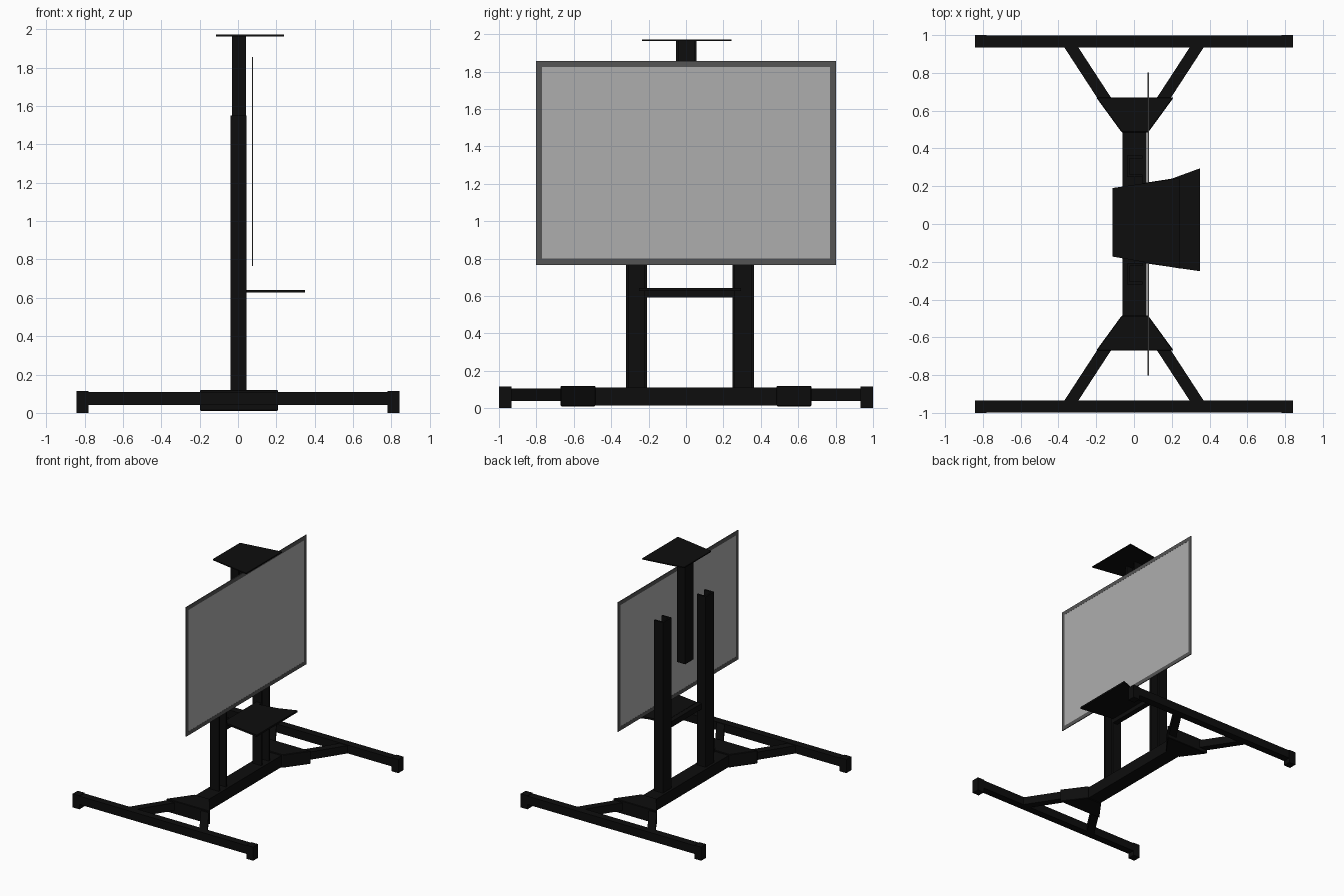
import bpy, bmesh, math
from mathutils import Vector

if "Cube" in bpy.data.objects:
    bpy.data.objects.remove(bpy.data.objects["Cube"])


def material(name, v):
    m = bpy.data.materials.new(name)
    m.diffuse_color = (v, v, v, 1)
    m.use_nodes = True
    m.node_tree.nodes["Principled BSDF"].inputs["Base Color"].default_value = m.diffuse_color
    return m


BLACK = material("black_steel", 0.004)
FRAME = material("bezel_grey", 0.09)
PANEL = material("panel_grey", 0.42)


def prism(name, pts, z0, z1, mat=BLACK, bevel=0):
    """Extrude a plan outline (x, y) from z0 to z1."""
    bm = bmesh.new()
    face = bm.faces.new([bm.verts.new((x, y, z0)) for x, y in pts])
    ext = bmesh.ops.extrude_face_region(bm, geom=[face])
    verts = [g for g in ext["geom"] if isinstance(g, bmesh.types.BMVert)]
    bmesh.ops.translate(bm, verts=verts, vec=(0, 0, z1 - z0))
    bmesh.ops.recalc_face_normals(bm, faces=bm.faces[:])
    me = bpy.data.meshes.new(name)
    bm.to_mesh(me)
    bm.free()
    me.materials.append(mat)
    ob = bpy.data.objects.new(name, me)
    bpy.context.collection.objects.link(ob)
    if bevel:
        mod = ob.modifiers.new("edge_bevel", "BEVEL")
        mod.width = bevel
        mod.segments = 1
    return ob


def box(name, x0, x1, y0, y1, z0, z1, mat=BLACK, bevel=0):
    return prism(name, [(x0, y0), (x1, y0), (x1, y1), (x0, y1)], z0, z1, mat, bevel)


def channel(name, x0, x1, y0, y1, z0, z1, t=0.015):
    """Upright U-channel, web at the back (-x), open towards the screen."""
    return prism(name, [(x0, y0), (x1, y0), (x1, y0 + t), (x0 + t, y0 + t),
                        (x0 + t, y1 - t), (x1, y1 - t), (x1, y1), (x0, y1)], z0, z1)


def strut(name, a, b, w, z0, z1):
    """Horizontal bar between two plan points."""
    a, b = Vector(a), Vector(b)
    d = (b - a).normalized()
    n = Vector((-d.y, d.x)) * w / 2
    return prism(name, [a + n, b + n, b - n, a - n], z0, z1)


# Base: foot rails, end caps, gussets and diagonal struts on both sides
for s, side in ((-1, "left"), (1, "right")):
    y0, y1 = sorted((s * 0.935, s * 0.998))
    box(f"{side}_foot_rail", -0.8, 0.8, y0, y1, 0.04, 0.11)
    gusset = [(-0.065, s * 0.485), (0.075, s * 0.485), (0.21, s * 0.67), (-0.2, s * 0.67)]
    prism(f"{side}_gusset", gusset, 0.01, 0.12, bevel=0.004)
    for e, end in ((-1, "rear"), (1, "front")):
        x0, x1 = sorted((e * 0.78, e * 0.842))
        box(f"{side}_{end}_foot_cap", x0, x1, s * 0.967 - 0.033, s * 0.967 + 0.033, 0, 0.115)
        strut(f"{side}_{end}_strut", (e * 0.13, s * 0.625), (e * 0.345, s * 0.955), 0.062, 0.04, 0.106)

# Central beam joining the gussets
box("centre_beam", -0.06, 0.065, -0.5, 0.5, 0.015, 0.112)

# Uprights, cross bar and camera post
channel("left_column", -0.038, 0.045, -0.32, -0.208, 0.11, 1.55)
channel("right_column", -0.038, 0.045, 0.248, 0.363, 0.11, 1.55)
box("cross_bar", 0.0, 0.045, -0.215, 0.255, 0.592, 0.64)
channel("top_post", -0.032, 0.043, -0.053, 0.057, 1.08, 1.965)

# Shelves that widen towards the front
prism("top_shelf", [(-0.115, -0.172), (0.24, -0.235), (0.24, 0.243), (-0.115, 0.19)], 1.963, 1.972)
prism("lower_shelf", [(0.04, -0.205), (0.35, -0.25), (0.35, 0.295), (0.2, 0.24), (0.04, 0.215)], 0.627, 0.642)

# Screen: thin panel in a bezel
Y, Z0, Z1, B = 0.803, 0.767, 1.857, 0.033
X0, X1 = 0.072, 0.079
box("screen_panel", X0 + 0.001, X1 - 0.001, -Y + B, Y - B, Z0 + B, Z1 - B, PANEL)
box("bezel_left", X0, X1, -Y, -Y + B, Z0, Z1, FRAME)
box("bezel_right", X0, X1, Y - B, Y, Z0, Z1, FRAME)
box("bezel_bottom", X0, X1, -Y + B, Y - B, Z0, Z0 + B, FRAME)
box("bezel_top", X0, X1, -Y + B, Y - B, Z1 - B, Z1, FRAME)
